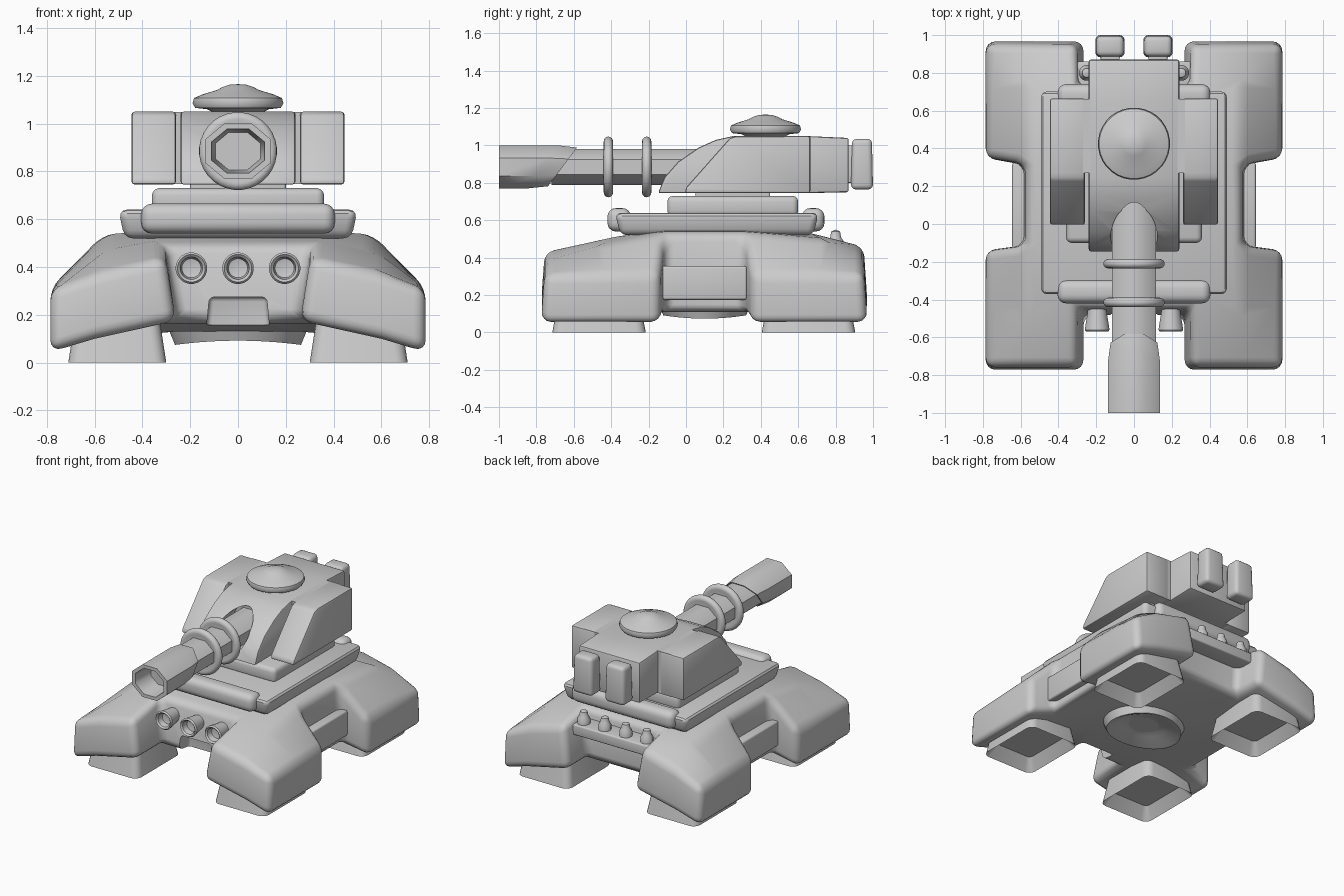
import bpy, bmesh, math
from mathutils import Vector

if "Cube" in bpy.data.objects:
    bpy.data.objects.remove(bpy.data.objects["Cube"])


def finish(bm, name, bevel=0.0, seg=3, cutters=(), smooth=35, limit=32):
    bmesh.ops.recalc_face_normals(bm, faces=bm.faces)
    me = bpy.data.meshes.new(name)
    bm.to_mesh(me)
    bm.free()
    ob = bpy.data.objects.new(name, me)
    bpy.context.collection.objects.link(ob)
    if bevel:
        m = ob.modifiers.new("bevel", 'BEVEL')
        m.width, m.segments = bevel, seg
        m.limit_method, m.angle_limit = 'ANGLE', math.radians(limit)
    for c in cutters:
        m = ob.modifiers.new("cut", 'BOOLEAN')
        m.operation, m.object, m.solver = 'DIFFERENCE', c, 'EXACT'
    bpy.ops.object.select_all(action='DESELECT')
    ob.select_set(True)
    bpy.context.view_layer.objects.active = ob
    if ob.modifiers:
        bpy.ops.object.convert(target='MESH')
    if smooth:
        bpy.ops.object.shade_smooth_by_angle(angle=math.radians(smooth))
    for c in cutters:
        bpy.data.objects.remove(c)
    return ob


def block(name, x, y, z, taper=(0, 0), bevel=0.02, seg=3, **kw):
    """Box from ranges; taper shrinks (or grows) the top."""
    bm = bmesh.new()
    bmesh.ops.create_cube(bm, size=1)
    for v in bm.verts:
        t = v.co.z + 0.5
        v.co = Vector(((x[0] + x[1]) / 2 + v.co.x * (x[1] - x[0] - 2 * taper[0] * t),
                       (y[0] + y[1]) / 2 + v.co.y * (y[1] - y[0] - 2 * taper[1] * t),
                       z[0] + t * (z[1] - z[0])))
    return finish(bm, name, bevel, seg, **kw)


def side_prism(name, x, profile, bevel, **kw):
    """Extrude a (y, z) profile along x."""
    bm = bmesh.new()
    f = bm.faces.new([bm.verts.new((x[0], p, q)) for p, q in profile])
    r = bmesh.ops.extrude_face_region(bm, geom=[f])
    for v in r['geom']:
        if isinstance(v, bmesh.types.BMVert):
            v.co.x = x[1]
    return finish(bm, name, bevel, 2, **kw)


def lathe(name, profile, centre, axis='Z', n=32, scale=(1, 1), smooth=35, tweak=None):
    """Spin (radius, height) pairs about an axis through centre."""
    bm = bmesh.new()
    rings = []
    for r, h in profile:
        ring = []
        for i in range(n if r > 0 else 1):
            a = 2 * math.pi * (i + 0.5) / n
            u, w = r * math.cos(a) * scale[0], r * math.sin(a) * scale[1]
            co = Vector((u, w, h)) if axis == 'Z' else Vector((u, h, w))
            ring.append(bm.verts.new(co + Vector(centre)))
        rings.append(ring)
    for a, b in zip(rings, rings[1:]):
        for i in range(n):
            quad = [a[i % len(a)], a[(i + 1) % len(a)], b[(i + 1) % len(b)], b[i % len(b)]]
            bm.faces.new(list(dict.fromkeys(quad)))
    if tweak:
        tweak(rings)
    return finish(bm, name, smooth=smooth)


# Hull: H-shaped cage of cells, sloping outward and down to four legs
xt, xb = [-.785, -.57, -.305, .305, .57, .785], [-.785, -.6, -.26, .26, .6, .785]
ys = [-.775, -.49, -.115, .315, .75, .97]
z_in, z_mid = [.44, .505, .555, .555, .53, .47], [.38, .47, .535, .535, .50, .40]
bot = [.045, .10, .175, .175, .10, .045]
bm = bmesh.new()
top_v, bot_v = {}, {}
for i in range(6):
    for j in range(6):
        e = min(i, 5 - i)
        z = (.31, z_mid[j], z_in[j])[e]
        lean = (.02, .05, 0, 0, -.03, -.02)[j]
        flare = {2: -.025, 3: .035}.get(j, 0) if e == 0 else 0
        dip = -.045 if j in (2, 3) and e == 2 else 0
        top_v[i, j] = bm.verts.new((xt[i], ys[j] + lean + flare, z))
        bot_v[i, j] = bm.verts.new((xb[i], ys[j] + flare, bot[i] + dip))
gaps = {(2, 0), (0, 2), (4, 2), (2, 4)}
cells = {(i, j) for i in range(5) for j in range(5)} - gaps
for i, j in cells:
    loop = [(i, j), (i + 1, j), (i + 1, j + 1), (i, j + 1)]
    bm.faces.new([top_v[k] for k in loop])
    bm.faces.new([bot_v[k] for k in reversed(loop)])
    for k, (di, dj) in enumerate([(0, -1), (1, 0), (0, 1), (-1, 0)]):
        if (i + di, j + dj) not in cells:
            a, b = loop[k], loop[(k + 1) % 4]
            bm.faces.new([bot_v[a], bot_v[b], top_v[b], top_v[a]])
recess = block("front_recess_cutter", (-.14, .14), (-.7, -.37), (.05, .275), (.02, 0), .02)
recess.hide_render = True
finish(bm, "hull", .05, 4, cutters=[recess], smooth=40)

# Feet with hollow undersides
for s in (-1, 1):
    for label, y0 in (("front", -.715), ("rear", .405)):
        bm = bmesh.new()
        bmesh.ops.create_cube(bm, size=1)
        for v in bm.verts:
            k = 0.88 if v.co.z > 0 else 1
            v.co = Vector((s * .505 + v.co.x * .41 * k, y0 + .25 + v.co.y * .5 * k, (v.co.z + .5) * .16))
        upright = [e for e in bm.edges if abs(e.verts[0].co.z - e.verts[1].co.z) > .1]
        bmesh.ops.bevel(bm, geom=upright, offset=.05, segments=4, profile=.5, affect='EDGES')
        base = min(bm.faces, key=lambda f: f.calc_center_median().z)
        bmesh.ops.inset_region(bm, faces=[base], thickness=.015)
        c = base.calc_center_median()
        for v in base.verts:
            v.co = c + (v.co - c) * .8 + Vector((0, 0, .08))
        finish(bm, label + "_foot")


# Belly bowl with a saddle-shaped rim
def saddle(rings):
    for ring in rings[1:3]:
        for v in ring:
            v.co.z -= .018 * (v.co.x / .265) ** 2


lathe("belly_bowl", [(.30, .16), (.265, .092), (.25, .092), (.16, .125), (0, .14)], (0, .1, 0),
      scale=(1, .84), tweak=saddle)

# Side boxes
for s in (-1, 1):
    block("side_box", sorted((s * .5, s * .645)), (-.13, .325), (.175, .355), bevel=.012)

# Front lamps
for x in (-.195, 0, .195):
    lathe("lamp", [(.045, .1), (.05, .05), (.063, -.03), (.066, -.05), (.058, -.06), (.047, -.05), (.04, -.01), (0, 0)],
          (x, -.51, .395), 'Y', 24)

# Rear shelf with knobs
block("rear_shelf", (-.3, .3), (.68, .86), (.38, .455), bevel=.01)
for x in (-.25, -.083, .083, .25):
    lathe("rear_knob", [(0, .44), (.042, .44), (.042, .49), (.03, .508), (.024, .54), (0, .55)], (x, .8, 0), n=16)

# Turret mounting plates and cushion bars
block("base_plate", (-.475, .475), (-.35, .68), (.52, .64), (-.025, -.03), .035, 3)
block("front_bar", (-.405, .405), (-.42, -.295), (.54, .665), bevel=.045, seg=4)
block("rear_bar", (-.405, .405), (.62, .74), (.54, .665), bevel=.045, seg=4)
block("turret_ring", (-.36, .36), (-.1, .6), (.62, .73), bevel=.03)
block("turret_neck", (-.2, .2), (.05, .45), (.7, .77), bevel=.01)

# Turret: curved core with a gun tunnel, two wedge pods, filler behind the slits
tunnel = lathe("tunnel_cutter", [(0, -.4), (.125, -.4), (.125, .13), (0, .13)], (0, 0, .885), 'Y', 32)
tunnel.hide_render = True
side_prism("turret_core", (-.24, .24),
           [(-.15, .745), (-.115, .83), (-.04, .915), (.07, .99), (.16, 1.03), (.25, 1.05),
            (.65, 1.05), (.87, 1.04), (.87, .75), (.65, .745)], .012, cutters=[tunnel])
for s in (-1, 1):
    side_prism("turret_pod", (s * .26, s * .445),
               [(-.005, .745), (.0, .775), (.235, 1.04), (.27, 1.05), (.665, 1.05), (.665, .745)], .012)
block("turret_filler", (-.35, .35), (.27, .662), (.747, 1.049), bevel=0)

# Hatch dome
lathe("hatch", [(0, 1.04), (.1, 1.045), (.13, 1.06), (.18, 1.066), (.191, 1.085), (.185, 1.107), (.15, 1.122),
                (.09, 1.14), (.065, 1.153), (.035, 1.163), (0, 1.165)], (0, .425, 0), smooth=50)

# Rear exhausts
for s in (-1, 1):
    block("exhaust", (s * .127 - .078, s * .127 + .078), (.882, 1.0), (.765, 1.035), (.006, .006), .025, 3)
    block("exhaust_mount", (s * .127 - .05, s * .127 + .05), (.85, .92), (.8, 1.0), bevel=.005)

# Octagonal barrel, muzzle with slanted collar, round bands
lathe("barrel", [(0, .16), (.104, .16), (.104, -.72), (0, -.72)], (0, 0, .885), 'Y', 8, (1.2, 1), 50)


def slant(rings):
    for ring in rings[4:]:
        for v in ring:
            v.co.y += (v.co.z - .885) * .75


lathe("muzzle", [(0, -.85), (.085, -.85), (.1, -1), (.125, -1), (.125, -.77), (.112, -.66), (.09, -.66)],
      (0, 0, .885), 'Y', 8, (1.2, 1), 50, slant)
for y in (-.415, -.21):
    band = [(.136 + .027 * math.cos(a * math.pi / 8), .025 * math.sin(a * math.pi / 8)) for a in range(-5, 6)]
    lathe("barrel_band", [(.09, -.023)] + band + [(.09, .023)], (0, y, .885), 'Y', 32)
